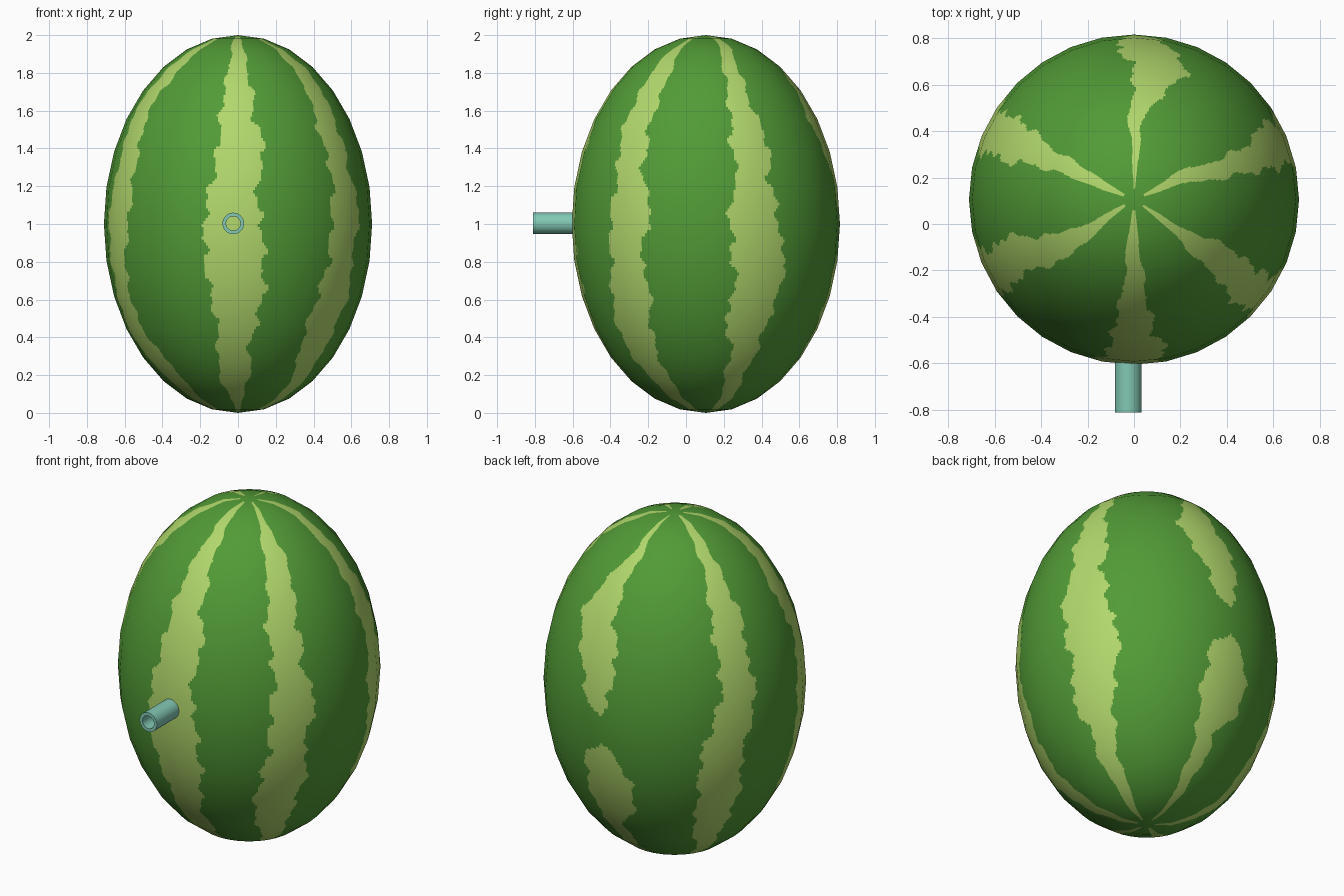
import bpy, bmesh, math
from math import sin, cos, pi, radians
from mathutils import Vector

if "Cube" in bpy.data.objects:
    bpy.data.objects.remove(bpy.data.objects["Cube"])


def material(name, rgb):
    m = bpy.data.materials.new(name)
    m.diffuse_color = (*rgb, 1)
    m.use_nodes = True
    m.node_tree.nodes["Principled BSDF"].inputs["Base Color"].default_value = m.diffuse_color
    return m


rind_green = material("rind green", (0.084, 0.328, 0.037))
stripe_green = material("pale stripe green", (0.445, 0.687, 0.150))
pipe_teal = material("pipe teal", (0.223, 0.578, 0.456))

RX, RZ, CY = 0.71, 1.0, 0.105      # melon radii and centre
SEG, RING, SUB = 32, 16, 12        # coarse facets and their subdivision

# Stripe edges in degrees around z (0 = front, 90 = right), every 0.15 in height
LEVELS = [0.05 + 0.15 * i for i in range(13)] + [1.95]
stripes = []


def stripe(low, high):
    stripes.append((low, high))


# front
stripe([-7, -14, -11, -11, -13, -14.5, -14.7, -14, -11, -9.4, -9, -8.5, -7, -8],
       [4, 9, 6, 10, 12, 11, 11, 8.6, 9, 13, 8.5, 8.5, 6.5, 7])
# front right
stripe([50, 43, 38, 38, 41, 44, 44, 45, 47, 45, 44, 47, 46, 50],
       [66, 61, 60, 61, 64, 60, 63, 66, 60, 61, 60, 63, 63, 60])
# back right
stripe([106, 104, 105, 99, 104, 102, 101, 100, 105, 102, 103, 103, 104, 107],
       [120, 119, 121, 123, 126, 128, 123, 122, 119, 121.5, 118, 115, 116, 121])
# back, with a gap where the edges cross
stripe([174, 172, 171, 168, 169, 171, 186, 173, 169, 163, 157, 162, 172, 175],
       [184, 185, 184, 195, 194, 189, 172, 183, 185, 186, 181, 180, 183, 183])
# back left
stripe([-126, -129, -135, -134, -134, -134, -131, -126, -123, -124, -125, -124, -122, -122],
       [-114, -115, -115, -113, -112, -114, -111, -107, -106, -109, -106, -108, -110, -108])
# front left
stripe([-64, -66, -77, -80, -76, -76, -75, -75, -71, -70, -74, -72, -66, -64],
       [-48, -46, -55, -61, -61, -60, -56, -54, -54, -54, -56, -55, -48, -50])


def at_height(values, z):
    z = min(max(z, LEVELS[0]), LEVELS[-1])
    for i in range(len(LEVELS) - 1):
        if z <= LEVELS[i + 1]:
            t = (z - LEVELS[i]) / (LEVELS[i + 1] - LEVELS[i])
            return values[i] + (values[i + 1] - values[i]) * t
    return values[-1]


def wobble(z, k):
    return 1.2 * sin(31 * z + 2.1 * k) + 0.8 * sin(67 * z + 4.3 * k)


def bands(z):
    """Stripe intervals at one height."""
    if abs(z - 1) > 0.994:
        return []
    return [(at_height(lo, z) + wobble(z, k), at_height(hi, z) + wobble(z, k + 9))
            for k, (lo, hi) in enumerate(stripes)]


def corner(i, j):
    th, a = pi * j / RING, 2 * pi * i / SEG
    return Vector((RX * sin(th) * cos(a), RX * sin(th) * sin(a), RZ * cos(th)))


# Melon: faceted ellipsoid, finely divided so the stripes can be face colours
cols, rows = SEG * SUB, RING * SUB
verts = [Vector((0, 0, RZ))]
for r in range(1, rows):
    j, v = r // SUB, (r % SUB) / SUB
    for c in range(cols):
        i, u = c // SUB, (c % SUB) / SUB
        top = corner(i, j).lerp(corner(i + 1, j), u)
        verts.append(top.lerp(corner(i, j + 1).lerp(corner(i + 1, j + 1), u), v) if v else top)
verts.append(Vector((0, 0, -RZ)))
last = len(verts) - 1


def vid(r, c):
    return 0 if r == 0 else last if r == rows else 1 + (r - 1) * cols + c % cols


faces, colours = [], []
for r in range(rows):
    z = RZ + (verts[vid(r, 0)].z + verts[vid(r + 1, 0)].z) / 2
    row_bands = bands(z)
    for c in range(cols):
        if r == 0:
            f = (0, vid(1, c), vid(1, c + 1))
        elif r == rows - 1:
            f = (vid(r, c), last, vid(r, c + 1))
        else:
            f = (vid(r, c), vid(r + 1, c), vid(r + 1, c + 1), vid(r, c + 1))
        faces.append(f)
        a = 360 * (c + 0.5) / cols + 90
        colours.append(int(any((a - lo) % 360 < hi - lo for lo, hi in row_bands)))

me = bpy.data.meshes.new("melon")
me.from_pydata(verts, [], faces)
me.materials.append(rind_green)
me.materials.append(stripe_green)
me.polygons.foreach_set("material_index", colours)
me.polygons.foreach_set("use_smooth", [True] * len(faces))
me.update()
me.normals_split_custom_set_from_vertices(
    [Vector((p.x / RX**2, p.y / RX**2, p.z / RZ**2)).normalized() for p in verts])
melon = bpy.data.objects.new("melon", me)
melon.location = (0, CY, RZ)
bpy.context.collection.objects.link(melon)

# Pipe: open tube pointing forward, a square profile swept round the y axis
bm = bmesh.new()
profile = [(0.057, -0.59), (0.057, -0.81), (0.038, -0.81), (0.038, -0.59)]
N = 32
loops = [[bm.verts.new((r * cos(2 * pi * k / N), y, r * sin(2 * pi * k / N)))
          for k in range(N)] for r, y in profile]
for n in range(4):
    p, q = loops[n], loops[(n + 1) % 4]
    for k in range(N):
        bm.faces.new((p[k], p[(k + 1) % N], q[(k + 1) % N], q[k]))
bmesh.ops.recalc_face_normals(bm, faces=bm.faces)
pm = bpy.data.meshes.new("pipe")
bm.to_mesh(pm)
bm.free()
pm.materials.append(pipe_teal)
pipe = bpy.data.objects.new("pipe", pm)
pipe.location = (-0.025, 0, 1.003)
bpy.context.collection.objects.link(pipe)
bpy.context.view_layer.objects.active = pipe
pipe.select_set(True)
bpy.ops.object.shade_smooth_by_angle(angle=radians(35))
